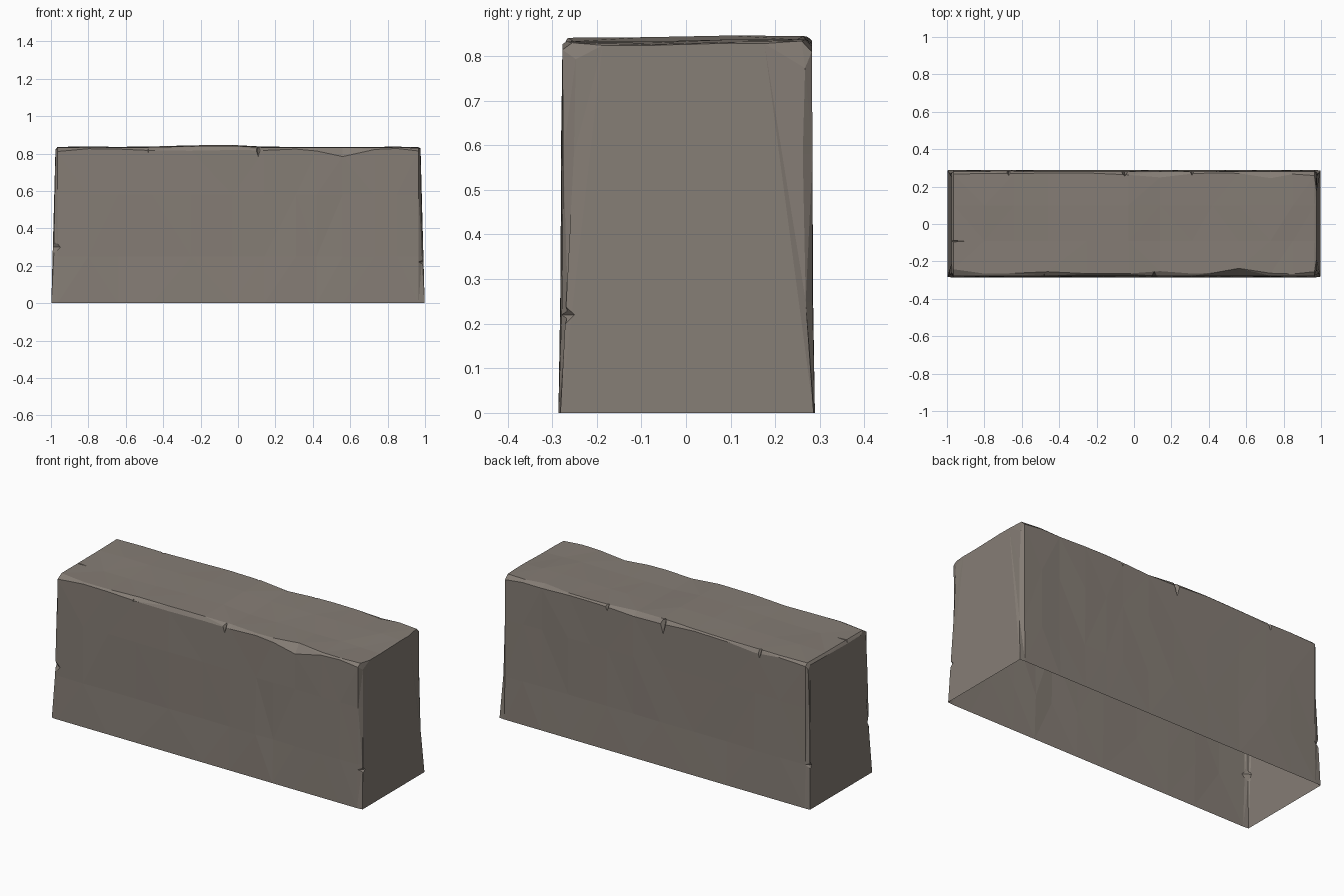
import bpy, bmesh, random
from mathutils import Vector

if "Cube" in bpy.data.objects:
    bpy.data.objects.remove(bpy.data.objects["Cube"])

random.seed(4)
stone = bpy.data.materials.new("warm grey stone")
stone.diffuse_color = (0.235, 0.205, 0.178, 1)
stone.use_nodes = True
stone.node_tree.nodes["Principled BSDF"].inputs["Base Color"].default_value = stone.diffuse_color

# Stations along the block: x, top height, front chip inset/drop, back chip inset/drop
STATIONS = [
    (-0.965, 0.836, 0.035, 0.025, 0.015, 0.015),
    (-0.80, 0.836, 0.012, 0.010, 0.010, 0.008),
    (-0.64, 0.836, 0.014, 0.012, 0.012, 0.022),
    (-0.46, 0.838, 0.022, 0.022, 0.008, 0.008),
    (-0.25, 0.843, 0.012, 0.028, 0.008, 0.008),
    (-0.03, 0.845, 0.012, 0.026, 0.018, 0.024),
    (0.14, 0.837, 0.025, 0.020, 0.032, 0.020),
    (0.31, 0.836, 0.012, 0.012, 0.012, 0.010),
    (0.42, 0.836, 0.015, 0.022, 0.008, 0.008),
    (0.56, 0.836, 0.040, 0.052, 0.010, 0.008),
    (0.73, 0.836, 0.014, 0.014, 0.036, 0.014),
    (0.85, 0.837, 0.010, 0.010, 0.014, 0.014),
    (0.965, 0.834, 0.022, 0.020, 0.022, 0.024),
]


def half_depth(z):
    return 0.286 - 0.008 * min(1, z / 0.3)


def ring(x, top, fi, fd, bi, bd, inset=0.0, end=0):
    """Open-bottomed cross-section; end rings are pulled in and lean inwards."""
    def j():
        return random.uniform(-0.003, 0.003)
    pts = [(-half_depth(z) + inset * k + (j() if z else 0), z)
           for z, k in ((0, 0.15), (0.25, 0.5), (0.58, 0.8))]
    pts += [(-0.277 + inset, top - fd), (-0.277 + inset + fi, top - 0.004),
            (-0.09, top - 0.005 + j()), (0.10, top - 0.001 + j()),
            (0.281 - inset * 0.5 - bi, top), (0.282 - inset * 0.5, top - bd)]
    pts += [(half_depth(z) + 0.003 - inset * k + (j() if z else 0), z)
            for z, k in ((0.58, 0.6), (0.25, 0.4), (0, 0.1))]
    return [Vector((x if not end else end * (0.998 - 0.018 * min(1, z / 0.35)
                    - 0.004 * (z > 0.7)), y, z)) for y, z in pts]


# Main block: loft of the cross-sections, closed at both ends
rings = [ring(-1, 0.822, 0.045, 0.03, 0.02, 0.02, 0.018, -1)]
rings += [ring(*s) for s in STATIONS]
rings += [ring(1, 0.828, 0.06, 0.035, 0.09, 0.055, 0.03, 1)]
bm = bmesh.new()
rows = [[bm.verts.new(p) for p in r] for r in rings]
n = len(rows[0])
for a, b in zip(rows, rows[1:]):
    for i in range(n):
        k = (i + 1) % n
        bm.faces.new((a[i], a[k], b[k], b[i]))
bm.faces.new(rows[0])
bm.faces.new(rows[-1])
bmesh.ops.triangulate(bm, faces=bm.faces[:])
bmesh.ops.recalc_face_normals(bm, faces=bm.faces[:])
me = bpy.data.meshes.new("stone_block")
bm.to_mesh(me)
bm.free()
block = bpy.data.objects.new("stone_block", me)
bpy.context.collection.objects.link(block)
me.materials.append(stone)

# Chips knocked out of the edges: centre and radii of faceted cutters
CHIPS = [
    ((0.108, -0.287, 0.835), (0.022, 0.035, 0.07)),
    ((-0.48, -0.287, 0.840), (0.012, 0.030, 0.05)),
    ((-0.05, 0.288, 0.838), (0.025, 0.035, 0.09)),
    ((0.31, 0.290, 0.842), (0.020, 0.035, 0.05)),
    ((-0.67, 0.288, 0.838), (0.020, 0.030, 0.06)),
    ((-0.99, -0.290, 0.30), (0.06, 0.04, 0.07)),
    ((-0.99, -0.287, 0.575), (0.035, 0.025, 0.035)),
    ((-0.995, 0.290, 0.25), (0.045, 0.03, 0.05)),
    ((0.995, -0.287, 0.22), (0.038, 0.040, 0.04)),
    ((-0.98, -0.092, 0.85), (0.16, 0.010, 0.035)),
]
bm = bmesh.new()
for c, r in CHIPS:
    tip = {}
    for ax in range(3):
        for s in (-1, 1):
            p = Vector(c)
            p[ax] += s * r[ax]
            tip[ax, s] = bm.verts.new(p)
    for sx in (-1, 1):
        for sy in (-1, 1):
            for sz in (-1, 1):
                bm.faces.new((tip[0, sx], tip[1, sy], tip[2, sz]))
bmesh.ops.recalc_face_normals(bm, faces=bm.faces[:])
cm = bpy.data.meshes.new("chip_cutters")
bm.to_mesh(cm)
bm.free()
cutter = bpy.data.objects.new("chip_cutters", cm)
bpy.context.collection.objects.link(cutter)
cutter.hide_render = True

mod = block.modifiers.new("chips", 'BOOLEAN')
mod.operation = 'DIFFERENCE'
mod.solver = 'EXACT'
mod.object = cutter
bpy.context.view_layer.objects.active = block
bpy.ops.object.modifier_apply(modifier=mod.name)
bpy.data.objects.remove(cutter)

# The block is hollow underneath: remove the floor
bm = bmesh.new()
bm.from_mesh(block.data)
floor = [f for f in bm.faces if all(v.co.z < 1e-4 for v in f.verts)]
bmesh.ops.delete(bm, geom=floor, context='FACES')
bm.to_mesh(block.data)
bm.free()
